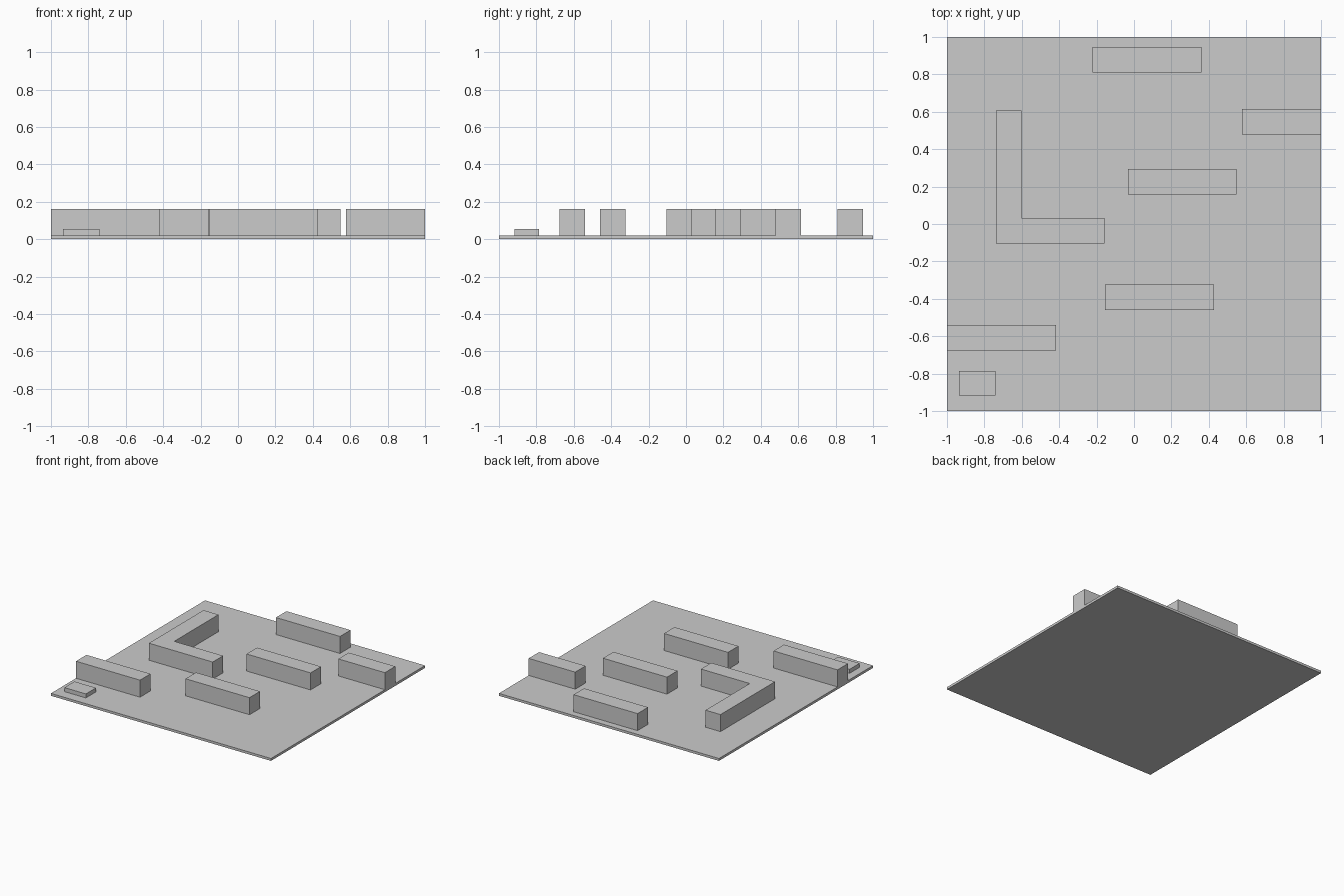
import bpy, bmesh

if "Cube" in bpy.data.objects:
    bpy.data.objects.remove(bpy.data.objects["Cube"])

grey = bpy.data.materials.new("plain grey")
grey.diffuse_color = (0.6, 0.6, 0.6, 1)
grey.use_nodes = True
grey.node_tree.nodes["Principled BSDF"].inputs["Base Color"].default_value = grey.diffuse_color

GROUND = 0.02
ROOF = 0.16


def prism(name, outline, z0, z1):
    """Extrude a counter-clockwise outline from z0 up to z1."""
    bm = bmesh.new()
    base = bm.faces.new([bm.verts.new((x, y, z0)) for x, y in outline])
    top = bmesh.ops.extrude_face_region(bm, geom=[base], use_keep_orig=True)
    moved = [g for g in top["geom"] if isinstance(g, bmesh.types.BMVert)]
    bmesh.ops.translate(bm, verts=moved, vec=(0, 0, z1 - z0))
    bmesh.ops.recalc_face_normals(bm, faces=bm.faces)
    mesh = bpy.data.meshes.new(name)
    bm.to_mesh(mesh)
    bm.free()
    mesh.materials.append(grey)
    obj = bpy.data.objects.new(name, mesh)
    bpy.context.collection.objects.link(obj)
    return obj


def block(name, x0, x1, y0, y1, z0=GROUND, z1=ROOF):
    return prism(name, [(x0, y0), (x1, y0), (x1, y1), (x0, y1)], z0, z1)


# Ground slab
block("ground_slab", -1, 1, -1, 1, 0, GROUND)

# Long straight buildings, all the same size
for i, (x, y) in enumerate([(-0.222, 0.81), (-0.033, 0.158),
                            (-0.155, -0.46), (-1.0, -0.675)]):
    block(f"long_building_{i + 1}", x, x + 0.582, y, y + 0.136)

# Building cut off at the right edge of the slab
block("edge_building", 0.577, 1.0, 0.479, 0.614)

# L-shaped building
prism("corner_building", [(-0.738, -0.103), (-0.158, -0.103), (-0.158, 0.032),
                          (-0.602, 0.032), (-0.602, 0.606), (-0.738, 0.606)],
      GROUND, ROOF)

# Low shed in the front left corner
block("low_shed", -0.936, -0.741, -0.917, -0.786, GROUND, 0.053)
